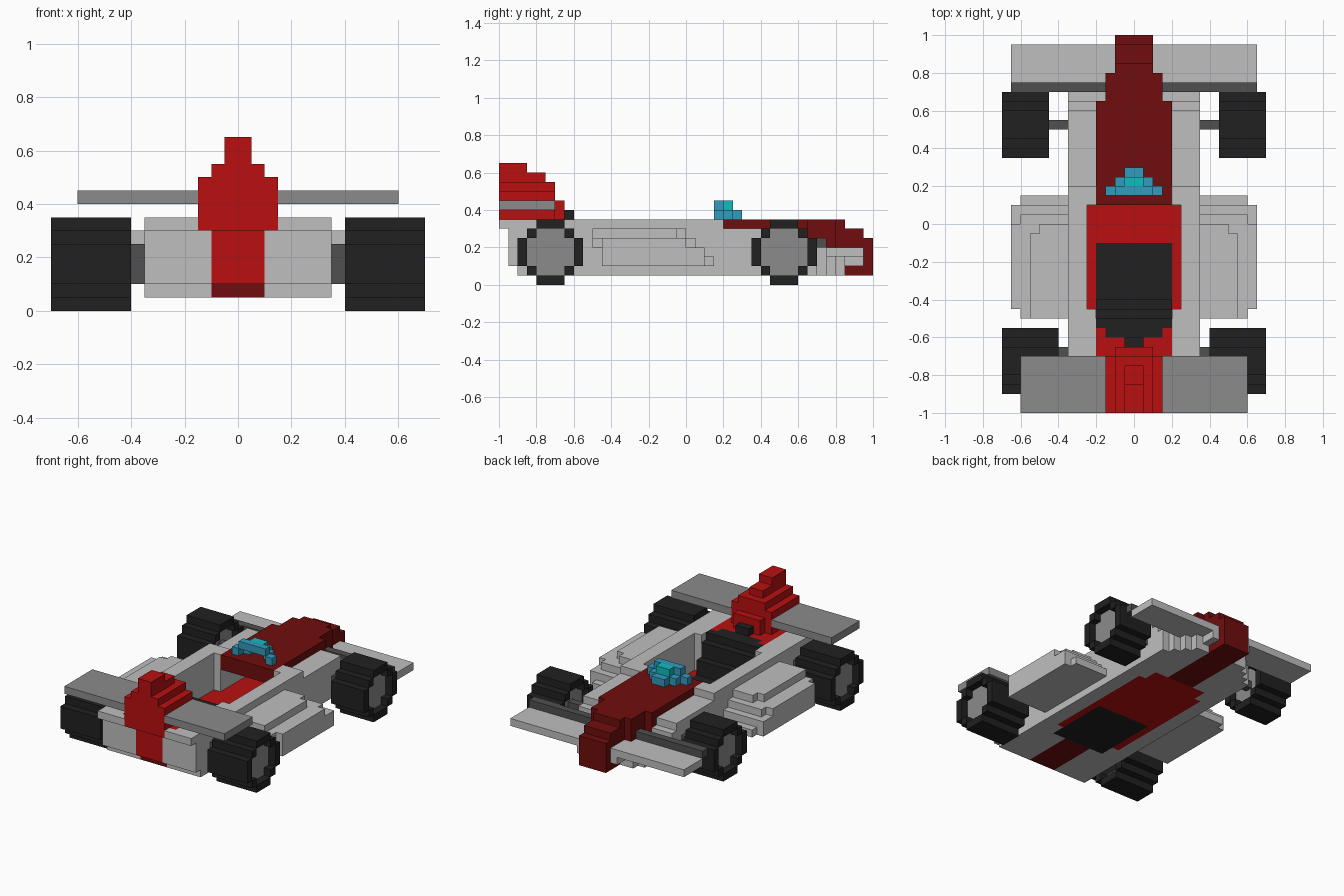
import bpy, bmesh
from mathutils import Vector

if "Cube" in bpy.data.objects:
    bpy.data.objects.remove(bpy.data.objects["Cube"], do_unlink=True)

UNIT = 0.05          # edge of one block
cells = {}           # block position -> part name

COLOURS = {
    "light grey": (0.52, 0.52, 0.52), "mid grey": (0.26, 0.26, 0.26),
    "dark grey": (0.08, 0.08, 0.08), "black": (0.015, 0.015, 0.015),
    "red": (0.49, 0.005, 0.005), "dark red": (0.16, 0.004, 0.004),
    "blue": (0.032, 0.33, 0.515), "cyan": (0.006, 0.50, 0.515),
}
PARTS = {
    "body": "light grey", "sidepods": "light grey", "front_wing": "light grey",
    "front_wing_bar": "dark grey", "axles": "dark grey", "rear_wing": "mid grey",
    "tyres": "black", "hubs": "mid grey", "seat": "black", "cockpit_floor": "red",
    "engine_cover": "red", "tail_fin": "red", "nose": "dark red", "keel": "dark red",
    "windscreen": "blue", "windscreen_top": "cyan",
}


def box(part, x, y, z):
    """Fill a block range with a part (None carves it away); x, y, z are (low, high)."""
    for i in range(*x):
        for j in range(*y):
            for k in range(*z):
                if part:
                    cells[i, j, k] = part
                else:
                    cells.pop((i, j, k), None)


def mid(part, half, y, z):
    """Box centred on the car's long axis."""
    box(part, (-half, half), y, z)


def pair(part, x, y, z):
    """Box on both sides of the car."""
    box(part, x, y, z)
    box(part, (-x[1], -x[0]), y, z)


# Body tub with stepped tail and nose
mid("body", 7, (-18, 14), (1, 2))
mid("body", 7, (-19, 14), (2, 4))
mid("body", 7, (-19, 13), (4, 5))
mid("body", 7, (-19, 12), (5, 6))
mid("body", 7, (-20, 4), (6, 7))
for step, half in enumerate((6, 5, 4)):
    mid("body", half, (14 + step, 15 + step), (1, 4))
mid("body", 3, (17, 19), (2, 4))

# Cockpit opening, footwell and floor
mid(None, 5, (-9, 2), (1, 7))
mid(None, 4, (2, 8), (2, 5))
mid("cockpit_floor", 5, (-9, 7), (1, 2))
mid("cockpit_floor", 4, (7, 9), (1, 2))

# Keel strips under the car
mid("keel", 2, (-18, -11), (1, 2))
mid("keel", 2, (9, 18), (1, 2))

# Side pods, stepped layer by layer
pair("sidepods", (7, 12), (-9, 3), (2, 3))
pair("sidepods", (7, 13), (-9, 2), (2, 4))
pair("sidepods", (7, 12), (-10, 1), (4, 5))
pair("sidepods", (7, 13), (-9, 0), (4, 5))
pair("sidepods", (7, 11), (-10, -1), (5, 6))
pair("sidepods", (7, 10), (-10, 0), (5, 6))

# Wings
mid("front_wing", 13, (15, 19), (3, 4))
mid("front_wing_bar", 13, (14, 15), (4, 5))
mid("rear_wing", 12, (-20, -14), (8, 9))

# Nose cover
mid("nose", 4, (2, 12), (5, 7))
mid("nose", 4, (12, 13), (4, 7))
mid("nose", 3, (13, 16), (4, 7))
mid("nose", 2, (16, 17), (4, 7))
mid("nose", 2, (17, 19), (1, 6))
mid("nose", 2, (19, 20), (1, 5))

# Engine cover, tail stripe and fin
mid("engine_cover", 4, (-19, -11), (6, 7))
mid("engine_cover", 2, (-19, -18), (2, 6))
mid("tail_fin", 3, (-20, -14), (6, 10))
mid("tail_fin", 2, (-20, -13), (7, 9))
mid("tail_fin", 2, (-20, -14), (10, 11))
mid("tail_fin", 1, (-20, -15), (11, 12))
mid("tail_fin", 1, (-20, -17), (12, 13))

# Seat with reclined back and headrest
mid(None, 4, (-11, -9), (2, 7))
mid("seat", 4, (-11, -2), (1, 2))
mid("seat", 4, (-11, -8), (2, 4))
mid("seat", 4, (-11, -9), (4, 6))
mid("seat", 4, (-11, -10), (6, 7))
mid("seat", 3, (-12, -11), (6, 7))
mid("seat", 1, (-13, -12), (6, 8))

# Windscreen, an arch open to the cockpit
pair("windscreen", (2, 3), (3, 4), (7, 8))
pair("windscreen", (1, 2), (4, 5), (7, 8))
mid("windscreen", 1, (5, 6), (7, 8))
mid("windscreen", 2, (3, 4), (8, 9))
mid("windscreen_top", 1, (4, 5), (8, 9))

# Axles
pair("axles", (7, 10), (10, 11), (3, 4))
pair("axles", (7, 9), (-16, -13), (2, 5))


def wheel(x, y0):
    """Pair of round wheels, 7 blocks across, with hubs recessed on both faces."""
    for k, w in enumerate((3, 5, 7, 7, 7, 5, 3)):
        pair("tyres", x, (y0 + (7 - w) // 2, y0 + (7 + w) // 2), (k, k + 1))
    for k, w in enumerate((3, 5, 5, 5, 3), 1):
        y = (y0 + (7 - w) // 2, y0 + (7 + w) // 2)
        pair(None, x, y, (k, k + 1))
        pair("hubs", (x[0] + 1, x[1] - 1), y, (k, k + 1))


wheel((9, 14), 7)
wheel((8, 14), -18)
pair("axles", (9, 10), (10, 11), (3, 4))
pair("axles", (8, 9), (-16, -13), (2, 5))

# Materials
materials = {}
for name, rgb in COLOURS.items():
    m = bpy.data.materials.new(name)
    m.use_nodes = True
    m.diffuse_color = (*rgb, 1)
    m.node_tree.nodes["Principled BSDF"].inputs["Base Color"].default_value = (*rgb, 1)
    materials[name] = m


def build(part):
    """Make one object from the exposed block sides of a part."""
    bm = bmesh.new()
    for cell in [c for c, p in cells.items() if p == part]:
        for axis in range(3):
            for side in (0, 1):
                near = list(cell)
                near[axis] += 2 * side - 1
                if tuple(near) in cells:
                    continue
                u, v = (axis + 1) % 3, (axis + 2) % 3
                corners = []
                for du, dv in ((0, 0), (1, 0), (1, 1), (0, 1)):
                    p = Vector(cell)
                    p[axis] += side
                    p[u] += du
                    p[v] += dv
                    corners.append(bm.verts.new(p * UNIT))
                bm.faces.new(corners if side else corners[::-1])
    bmesh.ops.remove_doubles(bm, verts=bm.verts[:], dist=0.001)
    bmesh.ops.dissolve_limit(bm, angle_limit=0.01, verts=bm.verts[:], edges=bm.edges[:])
    mesh = bpy.data.meshes.new(part)
    bm.to_mesh(mesh)
    bm.free()
    mesh.materials.append(materials[PARTS[part]])
    bpy.context.collection.objects.link(bpy.data.objects.new(part, mesh))


for part in PARTS:
    build(part)
